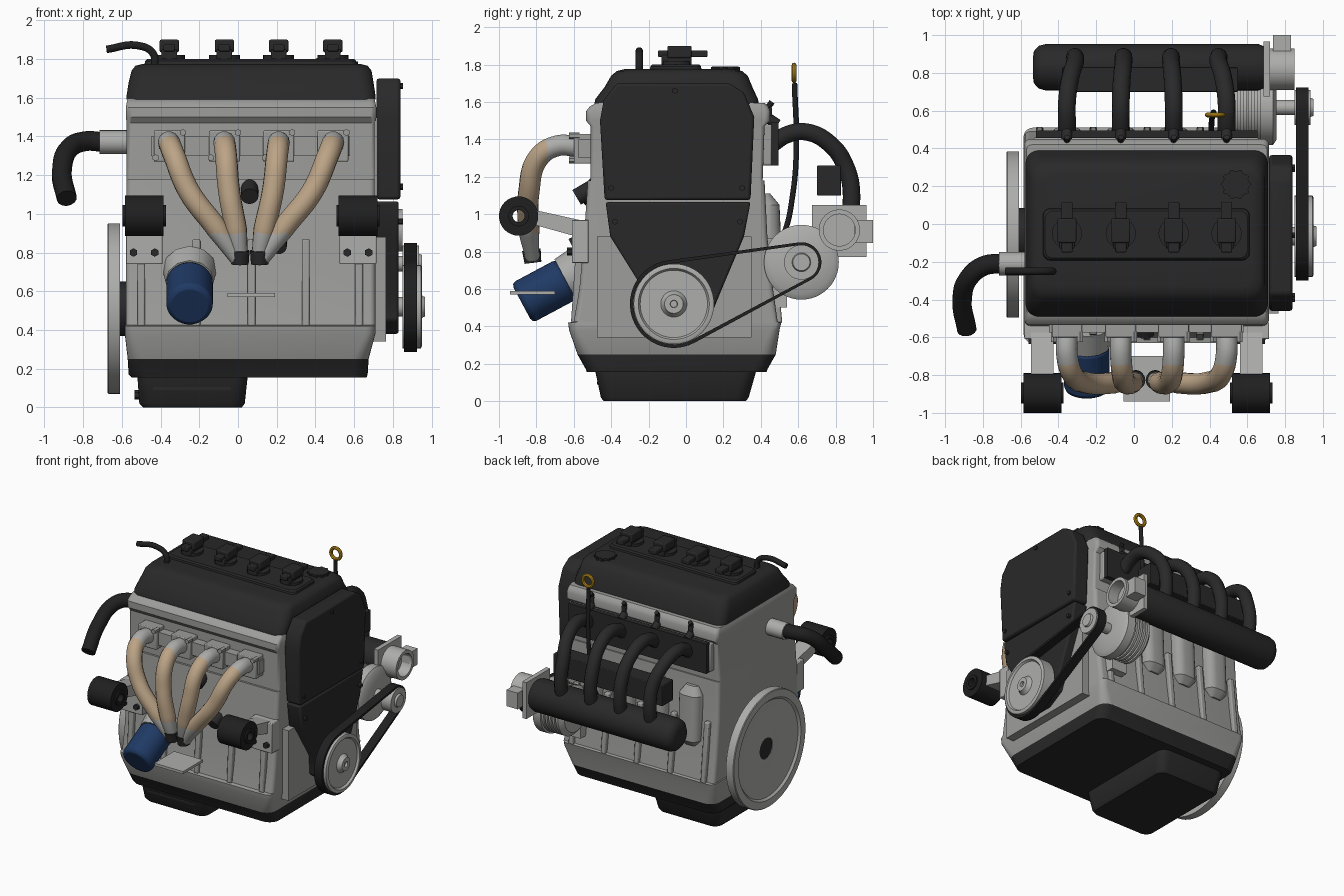
import bpy, bmesh, math
from mathutils import Vector

if "Cube" in bpy.data.objects:
    bpy.data.objects.remove(bpy.data.objects["Cube"])

def mat(name, c):
    m = bpy.data.materials.new(name)
    m.diffuse_color = (*c, 1)
    m.use_nodes = True
    m.node_tree.nodes["Principled BSDF"].inputs["Base Color"].default_value = m.diffuse_color
    return m

GREY = mat("cast_grey", (.34, .34, .33))
ALU = mat("light_aluminium", (.42, .42, .41))
BLACK = mat("cover_black", (.022, .022, .023))
RUBBER = mat("rubber_black", (.014, .014, .015))
BLUE = mat("filter_blue", (.014, .042, .13))
BEIGE = mat("heated_beige", (.50, .37, .24))
GOLD = mat("handle_gold", (.50, .27, .01))
CYL_X = (-.355, -.07, .21, .49)      # cylinder positions

def finish(name, bm, m, bevel=0):
    bmesh.ops.recalc_face_normals(bm, faces=bm.faces[:])
    me = bpy.data.meshes.new(name)
    bm.to_mesh(me)
    bm.free()
    me.materials.append(m)
    o = bpy.data.objects.new(name, me)
    bpy.context.collection.objects.link(o)
    if bevel:
        b = o.modifiers.new("bevel", 'BEVEL')
        b.width, b.segments, b.limit_method = bevel, 2, 'ANGLE'
    return o

def rings_mesh(name, rings, m, caps=True, closed=False, bevel=0):
    """Skin a list of equal-length point rings."""
    bm = bmesh.new()
    vs = [[bm.verts.new(p) for p in r] for r in rings]
    n = len(vs[0])
    for i in range(len(vs) - (0 if closed else 1)):
        a, b = vs[i], vs[(i + 1) % len(vs)]
        for j in range(n):
            k = (j + 1) % n
            bm.faces.new((a[j], a[k], b[k], b[j]))
    if caps and not closed:
        bm.faces.new(vs[0])
        bm.faces.new(vs[-1])
    return finish(name, bm, m, bevel)

def loft(name, levels, m, bevel=0):
    """Rounded rectangles (z, x0, x1, y0, y1, corner radius) stacked upward."""
    rings = []
    for z, x0, x1, y0, y1, r in levels:
        ring = []
        for q, (cx, cy) in enumerate(((x1-r, y1-r), (x0+r, y1-r), (x0+r, y0+r), (x1-r, y0+r))):
            for s in range(6):
                a = math.pi / 2 * (q + s / 5)
                ring.append((cx + r * math.cos(a), cy + r * math.sin(a), z))
        rings.append(ring)
    return rings_mesh(name, rings, m, bevel=bevel)

def prism(name, pts, x0, x1, m, bevel=0):
    """Extrude a y-z outline along x."""
    return rings_mesh(name, [[(x, y, z) for y, z in pts] for x in (x0, x1)], m, bevel=bevel)

def box(name, x0, x1, y0, y1, z0, z1, m, bevel=0):
    return prism(name, [(y0, z0), (y1, z0), (y1, z1), (y0, z1)], x0, x1, m, bevel)

def turn(name, prof, y, z, m, closed=False, n=48):
    """Revolve (x, radius) points round an x-parallel axis."""
    ang = [2 * math.pi * i / n for i in range(n)]
    return rings_mesh(name, [[(x, y + r * math.cos(a), z + r * math.sin(a)) for a in ang]
                             for x, r in prof], m, closed=closed)

def rod(name, p, q, r, m, n=24, r2=None, bevel=0):
    bm = bmesh.new()
    p, q = Vector(p), Vector(q)
    bmesh.ops.create_cone(bm, cap_ends=True, segments=n, radius1=r, radius2=r if r2 is None else r2,
                          depth=(q - p).length)
    rot = (q - p).to_track_quat('Z', 'Y').to_matrix()
    for v in bm.verts:
        v.co = rot @ v.co + (p + q) / 2
    return finish(name, bm, m, bevel)

def tube(name, pts, r, m, end=1):
    cu = bpy.data.curves.new(name, 'CURVE')
    cu.dimensions, cu.bevel_depth, cu.bevel_resolution = '3D', r, 5
    cu.resolution_u, cu.use_fill_caps = 10, True
    sp = cu.splines.new('BEZIER')
    sp.bezier_points.add(len(pts) - 1)
    for b, p in zip(sp.bezier_points, pts):
        b.co, b.handle_left_type, b.handle_right_type = p, 'AUTO', 'AUTO'
    sp.bezier_points[-1].radius = end
    tmp = bpy.data.objects.new(name + "_path", cu)
    bpy.context.collection.objects.link(tmp)
    dg = bpy.context.evaluated_depsgraph_get()
    me = bpy.data.meshes.new_from_object(tmp.evaluated_get(dg))
    bpy.data.objects.remove(tmp)
    me.materials.clear()
    me.materials.append(m)
    o = bpy.data.objects.new(name, me)
    bpy.context.collection.objects.link(o)
    return o

# oil pan and sump
loft("oil_pan", [(.155, -.55, .665, -.53, .43, .08), (.17, -.565, .67, -.535, .435, .08),
                 (.25, -.57, .675, -.58, .48, .08)], BLACK)
loft("sump", [(0, -.49, .02, -.44, .32, .06), (.02, -.51, .035, -.455, .335, .07),
              (.16, -.52, .05, -.485, .375, .07)], BLACK)
box("sump_rib", -.44, -.04, -.475, -.45, .09, .105, BLACK)
rod("drain_plug", (-.535, -.05, .065), (-.49, -.05, .065), .025, BLACK, 6)

# block and cylinder head
loft("block", [(.25, -.57, .675, -.58, .48, .08), (.38, -.585, .71, -.625, .50, .05),
               (.42, -.585, .71, -.63, .51, .05), (.425, -.58, .71, -.60, .49, .03),
               (.6, -.58, .71, -.57, .465, .03), (.88, -.58, .71, -.545, .435, .03),
               (1.18, -.575, .71, -.525, .42, .03)], GREY)
loft("cylinder_head", [(1.18, -.575, .71, -.51, .41, .02), (1.47, -.575, .71, -.51, .42, .02),
                       (1.50, -.58, .715, -.535, .45, .03), (1.55, -.58, .715, -.535, .45, .03),
                       (1.575, -.575, .71, -.515, .44, .03), (1.595, -.57, .705, -.48, .42, .03)], GREY)
for x in (-.5, -.215, .07, .35, .625):
    prism("front_rib", [(-.50, .42), (-.615, .42), (-.585, .87), (-.50, .87)], x-.02, x+.02, GREY, .008)
    prism("back_rib", [(.40, .42), (.515, .42), (.47, .87), (.40, .87)], x-.02, x+.02, GREY, .008)
for x in CYL_X:
    loft("water_jacket_bulge", [(.66, x-.05, x+.05, .40, .47, .03), (.71, x-.09, x+.09, .38, .515, .06),
         (1.05, x-.09, x+.09, .36, .50, .06), (1.11, x-.05, x+.05, .38, .45, .03)], GREY)

# valve cover, coils, cap
loft("valve_cover", [(1.59, -.575, .71, -.49, .39, .07), (1.615, -.575, .71, -.485, .385, .07),
                     (1.68, -.565, .70, -.435, .355, .08), (1.74, -.55, .69, -.40, .33, .08),
                     (1.765, -.53, .67, -.37, .30, .08), (1.775, -.49, .63, -.33, .26, .07)], BLACK)
loft("coil_ridge", [(1.76, -.485, .615, -.195, .085, .04), (1.79, -.48, .61, -.19, .08, .04),
                    (1.80, -.47, .60, -.18, .07, .04)], BLACK)
for x in CYL_X:
    rod("coil_seat", (x, -.05, 1.79), (x, -.05, 1.82), .08, BLACK)
    box("coil_base", x-.04, x+.04, -.13, .03, 1.80, 1.85, BLACK, .006)
    box("coil_top", x-.05, x+.05, -.10, .03, 1.835, 1.90, BLACK, .008)
    box("coil_plug", x-.03, x+.03, -.15, .115, 1.84, 1.875, BLACK, .006)
rod("filler_cap", (.54, .21, 1.75), (.54, .21, 1.79), .07, BLACK, 20)
for i in range(10):
    a = i * math.pi / 5
    c = Vector((.54 + .068 * math.cos(a), .21 + .068 * math.sin(a), 1.76))
    rod("cap_grip", c, c + Vector((0, 0, .028)), .013, BLACK, 8)
tube("breather_hose", [(-.43, -.25, 1.75), (-.44, -.25, 1.83), (-.52, -.25, 1.87), (-.68, -.25, 1.85)], .02, RUBBER)

# timing covers and back plate
box("timing_back_plate", .70, .765, -.475, .35, .34, .88, GREY)
prism("upper_timing_cover", [(-.435, 1.075), (-.46, 1.5), (-.44, 1.61), (-.37, 1.70), (.23, 1.70),
      (.31, 1.65), (.365, 1.52), (.345, 1.075)], .715, .84, BLACK, .015)
prism("lower_timing_cover", [(-.43, 1.065), (-.405, .88), (-.23, .6), (-.22, .45), (-.12, .38), (.0, .38),
      (.13, .45), (.2, .62), (.31, .88), (.345, 1.065)], .715, .83, BLACK, .012)
for y, z in ((-.40, 1.14), (.30, 1.14), (-.06, 1.66), (-.38, .96), (.29, .96)):
    rod("cover_bolt", (.82, y, z), (.852, y, z), .016, BLACK, 6)

# crank pulley, alternator and belt
C1, C2 = Vector((-.065, .52)), Vector((.617, .743))
turn("crank_pulley", [(.83, .05), (.85, .05), (.85, .215), (.945, .215), (.95, .205), (.95, .19), (.935, .18),
                      (.935, .07), (.955, .055), (.967, .05), (.967, .02), (.95, .018)], *C1, ALU)
prof = [(.50, .05), (.50, .15), (.53, .185)]
for i in range(4):
    x = .55 + i * .03
    prof += [(x, .185), (x, .165), (x + .012, .165), (x + .012, .185)]
turn("alternator", prof + [(.67, .185), (.67, .2), (.735, .2), (.755, .17), (.755, .05)], *C2, ALU)
turn("alternator_pulley", [(.74, .04), (.85, .04), (.85, .093), (.935, .093), (.935, .05), (.95, .045),
                           (.95, .01)], *C2, ALU)
box("alternator_bracket", .52, .65, .44, .54, .5, .62, ALU)
box("alternator_arm", .56, .66, .40, .60, .70, .80, GREY)

def belt_loop(r1, r2, x):
    d = C2 - C1
    th, al = math.atan2(d.y, d.x), math.acos((r1 - r2) / d.length)
    pts = []
    for c, r, a0, a1 in ((C1, r1, th + al, th + 2 * math.pi - al), (C2, r2, th - al, th + al)):
        for i in range(25):
            a = a0 + (a1 - a0) * i / 24
            pts.append((x, c.x + r * math.cos(a), c.y + r * math.sin(a)))
    return pts
rings_mesh("drive_belt", [belt_loop(.235, .107, .857), belt_loop(.235, .107, .925),
                          belt_loop(.216, .092, .925), belt_loop(.216, .092, .857)], RUBBER, closed=True)

# flywheel
turn("flywheel", [(-.61, .08), (-.61, .44), (-.67, .44), (-.675, .435), (-.675, .38), (-.66, .365),
                  (-.635, .17), (-.645, .13), (-.645, .08)], -.055, .51, ALU, closed=True, n=72)
rod("flywheel_hub", (-.64, -.055, .51), (-.56, -.055, .51), .085, BLACK)
rod("crank_seal", (-.615, -.055, .51), (-.57, -.055, .51), .14, BLACK)

# water outlet and hose
rod("water_outlet", (-.56, -.21, 1.37), (-.715, -.21, 1.37), .062, ALU)
tube("water_hose", [(-.69, -.21, 1.37), (-.79, -.22, 1.375), (-.87, -.28, 1.34), (-.91, -.40, 1.22),
                    (-.885, -.56, 1.08)], .052, RUBBER)

# exhaust headers, coloured by position along the pipe
box("exhaust_flange", -.45, .58, -.575, -.50, 1.30, 1.40, GREY)
for x, ex in zip(CYL_X, (.0, .015, .105, .12)):
    box("exhaust_port", x-.08, x+.08, -.60, -.50, 1.27, 1.43, GREY, .006)
    for s in (-1, 1):
        rod("port_stud", (x + s*.07, -.625, 1.355 + s*.065), (x + s*.07, -.57, 1.355 + s*.065), .018, GREY, 6)
    o = tube("exhaust_pipe", [(x, -.57, 1.36), (x, -.69, 1.365), (x*.94+.004, -.79, 1.30),
             (x*.72+ex*.28, -.84, 1.12), (x*.3+ex*.7, -.84, .92), (ex, -.82, .76)], .057, ALU, .65)
    o.data.materials.append(BEIGE)
    for p in o.data.polygons:
        if p.center.y < -.745 and p.center.z > .90:
            p.material_index = 1
for x in (.01, .112):
    rod("exhaust_outlet", (x, -.827, .81), (x, -.818, .74), .05, BLACK, r2=.045)
box("exhaust_plate", -.055, .19, -.94, -.70, .57, .59, ALU)

# oil filter
ax = Vector((0, -.88, -.47))
f0 = Vector((-.25, -.53, .71))
rod("filter_adapter", f0, f0 + ax * .13, .14, ALU, 12, .125)
rod("oil_filter", f0 + ax * .12, f0 + ax * .395, .12, BLUE, 40, bevel=.025)

# engine mounts
for x in (-.485, .62):
    turn("mount_bush", [(x-.10, .04), (x-.10, .105), (x+.10, .105), (x+.10, .04)], -.895, .99, RUBBER, True, 32)
    turn("mount_sleeve", [(x-.112, .032), (x-.112, .055), (x+.112, .055), (x+.112, .032)], -.895, .99, RUBBER, True, 24)
    prism("mount_arm", [(-.53, .88), (-.53, .96), (-.80, 1.02), (-.80, .94), (-.62, .89)], x-.06, x+.06, ALU)
    box("mount_plate", x-.095, x+.095, -.61, -.52, .74, .97, ALU, .005)
    for s in (-1, 1):
        rod("mount_bolt", (x + s*.055, -.635, .80), (x + s*.055, -.59, .80), .022, BLACK, 6)

# block sensors
rod("knock_sensor", (.21, -.53, .87), (.21, -.61, .83), .042, BLACK)
rod("oil_sensor", (.06, -.50, 1.14), (.06, -.585, 1.09), .045, BLACK)

# intake: flange, runners, plenum, injectors
box("intake_port_face", -.53, .66, .38, .46, 1.26, 1.48, GREY, .01)
box("intake_flange", -.52, .655, .455, .495, 1.26, 1.49, BLACK)
for x in CYL_X:
    e = .07 + (x - .07) * .9
    tube("intake_runner", [(x, .46, 1.375), (x, .54, 1.425), (x, .64, 1.44), (x*.6+e*.4, .77, 1.375),
                           (e, .855, 1.25), (e, .885, 1.1), (e, .86, .93)], .047, BLACK)
    rod("injector", (x, .40, 1.54), (x, .49, 1.48), .028, BLACK, 12)
    box("injector_plug", x-.02, x+.02, .425, .46, 1.50, 1.57, BLACK, .005)
    rod("injector_cap", (x, .43, 1.56), (x, .46, 1.60), .016, BLACK, 10)
turn("plenum", [(-.535, .05), (-.53, .085), (-.505, .113), (-.47, .122), (.66, .122), (.69, .11)], .83, .91, BLACK)
box("plenum_bridge", -.38, .55, .70, .83, 1.10, 1.26, BLACK, .005)

# throttle body
box("throttle_flange", .685, .72, .675, .965, .77, 1.05, ALU)
turn("throttle_barrel", [(.71, .085), (.71, .11), (.85, .11), (.85, .085)], .82, .915, ALU, True)
rod("throttle_plate", (.755, .82, .915), (.765, .82, .915), .087, ALU, 32)
box("throttle_motor", .735, .83, .90, 1.0, .845, .97, ALU)

# dipstick
tube("dipstick_tube", [(.41, .47, .80), (.41, .525, .9), (.415, .57, 1.1), (.42, .59, 1.35), (.425, .58, 1.7)], .015, RUBBER)
rings = []
for i in range(24):
    a = i * math.pi / 12
    rings.append([((.042 + .013 * math.cos(b)) * math.cos(a) + .43, .578 + .013 * math.sin(b),
                   (.042 + .013 * math.cos(b)) * math.sin(a) + 1.755)
                  for b in (k * math.pi / 4 for k in range(8))])
rings_mesh("dipstick_handle", rings, GOLD, closed=True)

# smooth shading with sharp edges kept
for o in bpy.context.collection.objects:
    o.select_set(True)
    bpy.context.view_layer.objects.active = o
bpy.ops.object.shade_smooth_by_angle(angle=math.radians(35))
